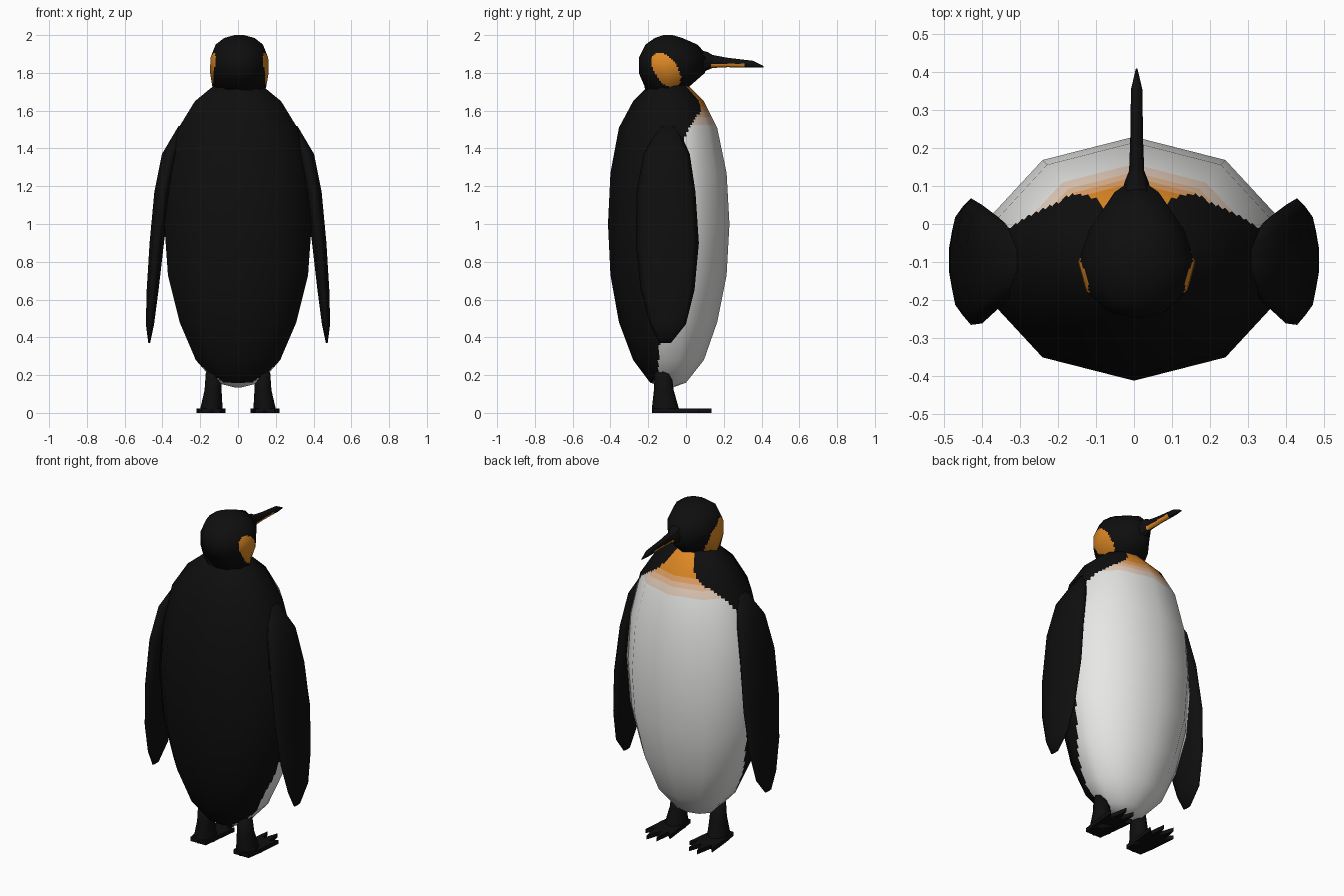
import bpy, bmesh, math
from mathutils import Vector

if "Cube" in bpy.data.objects:
    bpy.data.objects.remove(bpy.data.objects["Cube"])

# ---------- colours ----------
COLOURS = [("black feathers", (.0045, .0045, .0045)), ("white belly", (.82, .82, .81)),
           ("orange patch", (.74, .25, .018)), ("deep peach", (.78, .36, .13)),
           ("mid peach", (.80, .50, .31)), ("pale peach", (.81, .64, .52))]
MATS = []
for label, rgb in COLOURS:
    m = bpy.data.materials.new(label)
    m.diffuse_color = (*rgb, 1)
    m.use_nodes = True
    m.node_tree.nodes["Principled BSDF"].inputs["Base Color"].default_value = m.diffuse_color
    MATS.append(m)
BLACK, WHITE, ORANGE, PEACH1, PEACH2, PEACH3 = range(6)


def lerp_table(table, t):
    """Piecewise linear lookup."""
    for (a, va), (b, vb) in zip(table, table[1:]):
        if t <= b:
            return va + (vb - va) * max(0, (t - a) / (b - a))
    return table[-1][1]


def finish(name, bm, rule=None, ball=None, smooth=True):
    bmesh.ops.recalc_face_normals(bm, faces=bm.faces)
    me = bpy.data.meshes.new(name)
    bm.to_mesh(me)
    bm.free()
    for m in MATS:
        me.materials.append(m)
    for f in me.polygons:
        f.use_smooth = smooth
        f.material_index = rule(f.center) if rule else BLACK
    # soft rounded shading over the coarse facets
    if ball:
        c, r = ball
        me.normals_split_custom_set_from_vertices(
            [Vector([(v.co[k] - c[k]) / r[k] ** 2 for k in range(3)]).normalized()
             for v in me.vertices])
    ob = bpy.data.objects.new(name, me)
    bpy.context.collection.objects.link(ob)
    return ob


def loft(name, rings, n=10, nu=1, nv=1, p=1.0, along="z", mid=None, rule=None,
         ball=None, sx=1):
    """Rings (t, x, low, high, half_width) of n sides; nu, nv split facets flat."""
    def corner(ring, j):
        t, xc, lo, hi, rx = ring
        c, s = math.cos(math.tau * j / n), math.sin(math.tau * j / n)
        mc = (lo + hi) / 2 if mid is None else min(max(mid, lo), hi)
        q = p if c > 0 else 1.0            # pointed front half when p > 1
        v = mc + (hi - mc) * c ** q if c > 0 else mc + (mc - lo) * c
        x = sx * (xc + rx * math.copysign(abs(s) ** q, s))
        return Vector((x, v, t)) if along == "z" else Vector((x, t, v))

    def row(a, b, f):
        cage = [corner(a, j).lerp(corner(b, j), f) for j in range(n)]
        return [cage[j].lerp(cage[(j + 1) % n], k / nu) for j in range(n) for k in range(nu)]

    rows = [row(a, b, k / nv) for a, b in zip(rings, rings[1:]) for k in range(nv)]
    rows.append(row(rings[-1], rings[-1], 0))
    bm = bmesh.new()
    vs = [[bm.verts.new(c) for c in r] for r in rows]
    m = n * nu
    for a, b in zip(vs, vs[1:]):
        for j in range(m):
            bm.faces.new((a[j], a[(j + 1) % m], b[(j + 1) % m], b[j]))
    bm.faces.new(vs[0])
    bm.faces.new(vs[-1])
    return finish(name, bm, rule, ball)


# ---------- body: white front, black back, fading orange throat ----------
EDGE = [(.14, -.19), (.2, -.15), (.38, -.14), (.6, -.08), (1.0, -.01), (1.45, -.01),
        (1.52, .02), (1.6, .078), (1.65, .07), (1.73, 0)]


def body_rule(c):
    if c.y < lerp_table(EDGE, c.z):
        return BLACK
    for level, colour in ((1.62, ORANGE), (1.59, PEACH1), (1.56, PEACH2), (1.525, PEACH3)):
        if c.z > level:
            return colour
    return WHITE


loft("body", [(.135, 0, -.11, -.07, .02), (.16, 0, -.19, .0, .125), (.28, 0, -.28, .095, .235),
              (.48, 0, -.355, .165, .325), (.73, 0, -.40, .215, .39), (1.0, 0, -.413, .23, .41),
              (1.27, 0, -.40, .215, .39), (1.51, 0, -.355, .165, .33), (1.65, 0, -.28, .095, .24),
              (1.74, 0, -.19, .005, .125), (1.76, 0, -.12, -.06, .03)],
     nu=10, nv=10, rule=body_rule, ball=((0, -.09, .95), (.41, .32, .84)))


# ---------- head with an orange ear patch on each side ----------
def head_rule(c):
    dy, dz = c.y + .105, c.z - 1.815
    u, v = dy * .55 - dz * .83, dy * .83 + dz * .55
    return ORANGE if abs(c.x - .007) > .05 and (u / .105) ** 2 + (v / .06) ** 2 < 1 else BLACK


loft("head", [(1.66, .007, -.21, .0, .12), (1.73, .007, -.22, .02, .143),
              (1.80, .007, -.25, .10, .155), (1.88, .007, -.25, .125, .153),
              (1.95, .007, -.215, .06, .125), (1.985, .007, -.165, -.02, .08),
              (2.0, .007, -.12, -.07, .025)],
     n=12, nu=8, nv=8, p=1.4, mid=-.1, rule=head_rule, ball=((.007, -.09, 1.85), (.155, .18, .15)))

# ---------- beak with orange stripe along the lower half ----------
loft("beak", [(.0, .007, 1.77, 1.94, .065), (.115, .007, 1.815, 1.91, .03),
              (.14, .007, 1.826, 1.895, .02), (.22, .007, 1.83, 1.88, .017),
              (.355, .007, 1.828, 1.864, .015), (.41, .007, 1.828, 1.836, .002)],
     n=8, nu=4, nv=6, along="y",
     rule=lambda c: ORANGE if .13 < c.y < .32 and 1.829 < c.z < 1.848 else BLACK)

FOOT = [(-.05, -.175), (.05, -.175), (.065, -.08), (.078, .07), (.045, .03), (.025, .135),
        (-.005, .045), (-.035, .125), (-.045, .03), (-.078, .06), (-.062, -.08)]

for side, sx in (("right", 1), ("left", -1)):
    # flippers
    loft(side + "_flipper",
         [(1.52, .295, -.14, -.05, .02), (1.37, .36, -.225, .02, .045),
          (1.17, .40, -.262, .05, .045), (.9, .43, -.266, .068, .04),
          (.65, .452, -.24, .045, .033), (.47, .466, -.19, .0, .023),
          (.37, .47, -.14, -.08, .005)], sx=sx)
    # legs
    loft(side + "_leg", [(0, .14, -.18, -.03, .06), (.03, .14, -.18, -.04, .058),
                         (.12, .132, -.17, -.065, .045), (.22, .13, -.165, -.08, .04)],
         n=8, sx=sx)
    # webbed feet with pointed toes
    bm = bmesh.new()
    f = bm.faces.new([bm.verts.new((sx * (.143 + x), y, 0)) for x, y in FOOT])
    top = bmesh.ops.extrude_face_region(bm, geom=[f])["geom"]
    for v in top:
        if isinstance(v, bmesh.types.BMVert):
            v.co.z = .024
    finish(side + "_foot", bm, smooth=False)
